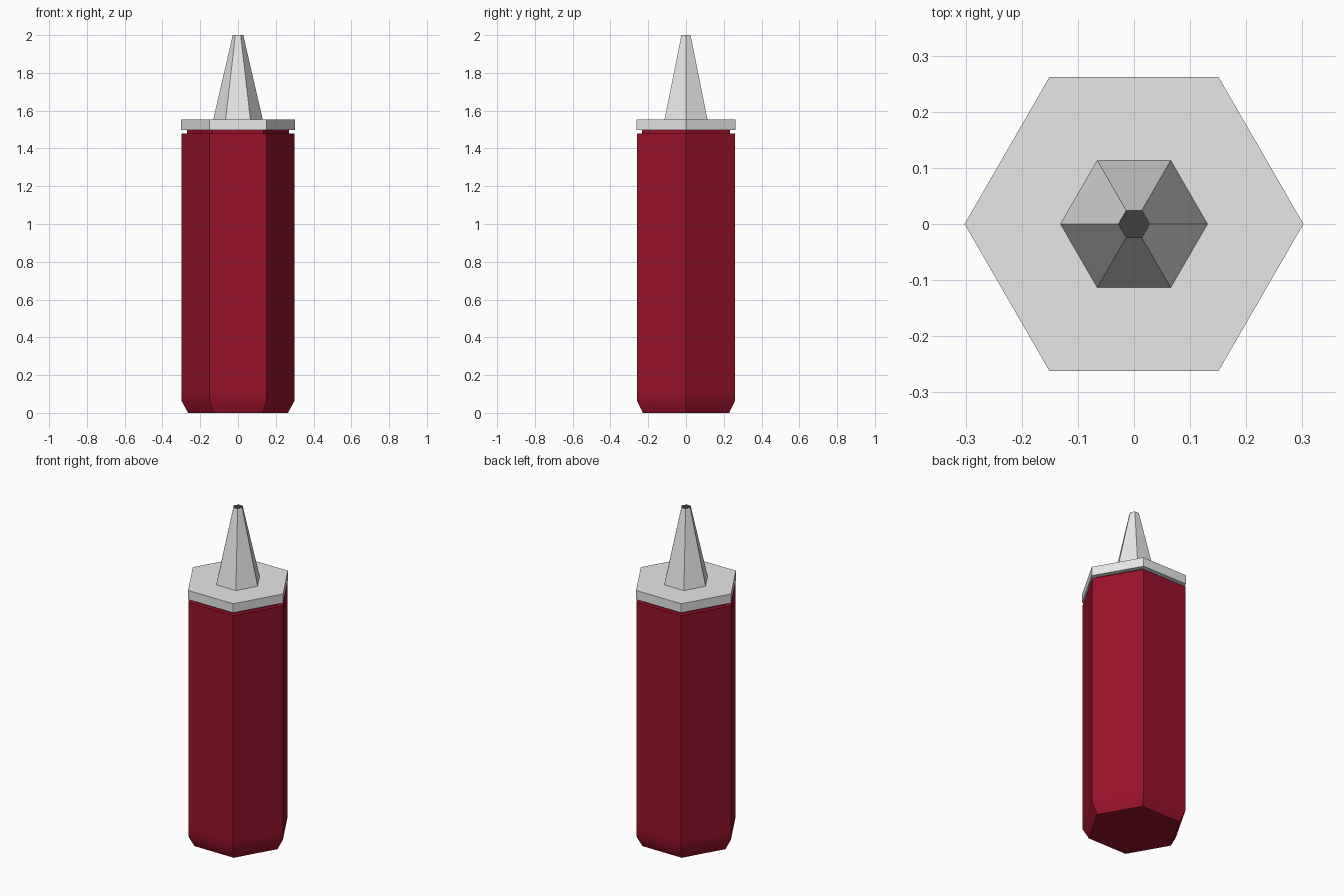
import bpy, bmesh, math

cube = bpy.data.objects.get("Cube")
if cube:
    bpy.data.objects.remove(cube, do_unlink=True)


def material(name, colour):
    mat = bpy.data.materials.new(name)
    mat.use_nodes = True
    mat.diffuse_color = (*colour, 1)
    mat.node_tree.nodes["Principled BSDF"].inputs["Base Color"].default_value = (*colour, 1)
    return mat


red = material("dark red", (0.31, 0.006, 0.022))
grey = material("light grey", (0.8, 0.8, 0.8))
dark = material("tip dark grey", (0.05, 0.05, 0.05))


def hex_part(name, profile, mats, smooth=False):
    """Six-sided solid from (radius, height) pairs, with capped ends."""
    bm = bmesh.new()
    rings = [[bm.verts.new((r * math.cos(i * math.pi / 3), r * math.sin(i * math.pi / 3), z))
              for i in range(6)] for r, z in profile]
    for low, high in zip(rings, rings[1:]):
        for i in range(6):
            j = (i + 1) % 6
            bm.faces.new((low[i], low[j], high[j], high[i]))
    bm.faces.new(rings[0][::-1])
    # The top cap takes the last material
    bm.faces.new(rings[-1]).material_index = len(mats) - 1
    mesh = bpy.data.meshes.new(name)
    bm.to_mesh(mesh)
    bm.free()
    for mat in mats:
        mesh.materials.append(mat)
    obj = bpy.data.objects.new(name, mesh)
    bpy.context.collection.objects.link(obj)
    if smooth:
        bpy.ops.object.select_all(action="DESELECT")
        obj.select_set(True)
        bpy.context.view_layer.objects.active = obj
        bpy.ops.object.shade_smooth_by_angle(angle=math.radians(40))
    return obj


# Bottle body with a chamfered base
hex_part("bottle_body", [(0.265, 0), (0.268, 0.008), (0.3, 0.065), (0.3, 0.11), (0.3, 1.48)],
         [red], smooth=True)
# Recessed neck under the lid
hex_part("bottle_neck", [(0.27, 1.46), (0.27, 1.51)], [red])
# Flat lid
hex_part("lid", [(0.302, 1.498), (0.302, 1.553)], [grey])
# Tapered nozzle with a dark opening
hex_part("nozzle", [(0.134, 1.54), (0.028, 2.0)], [grey, dark])
